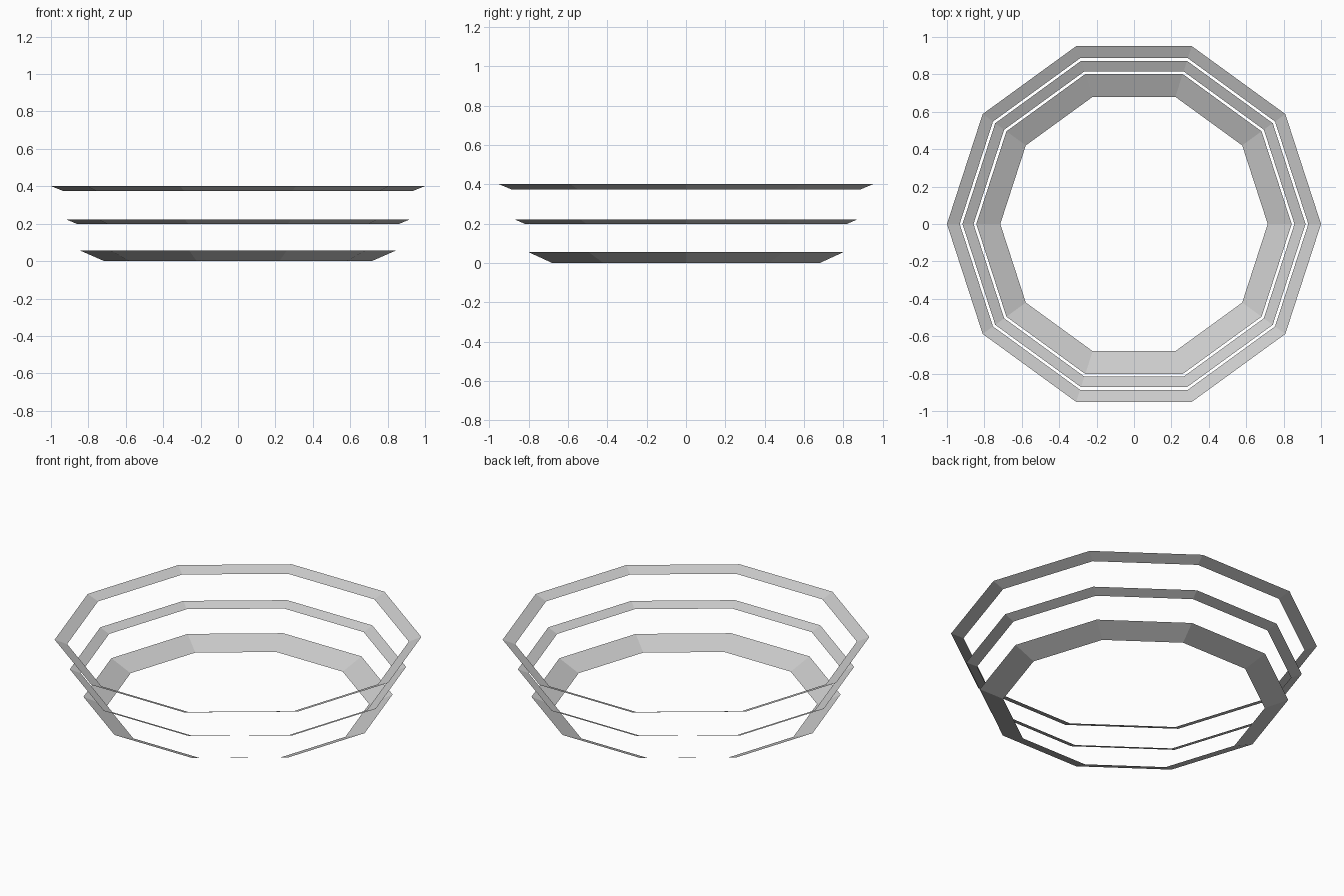
import bpy, bmesh
from math import cos, sin, tau

if "Cube" in bpy.data.objects:
    bpy.data.objects.remove(bpy.data.objects["Cube"])

SIDES = 10


def sloped_ring(name, r_low, z_low, r_high, z_high):
    """Thin decagonal band, flaring outward from its lower to its upper edge."""
    bm = bmesh.new()
    low, high = [
        [bm.verts.new((r * cos(tau * i / SIDES), r * sin(tau * i / SIDES), z))
         for i in range(SIDES)]
        for r, z in ((r_low, z_low), (r_high, z_high))
    ]
    for i in range(SIDES):
        j = (i + 1) % SIDES
        # wound so the faces look inward and up
        bm.faces.new((low[j], low[i], high[i], high[j]))
    mesh = bpy.data.meshes.new(name)
    bm.to_mesh(mesh)
    bm.free()
    obj = bpy.data.objects.new(name, mesh)
    bpy.context.collection.objects.link(obj)
    return obj


# three separate stacked bands, widening upward
sloped_ring("lower_ring", 0.715, 0.0, 0.843, 0.056)
sloped_ring("middle_ring", 0.858, 0.198, 0.917, 0.222)
sloped_ring("upper_ring", 0.932, 0.374, 1.0, 0.401)
